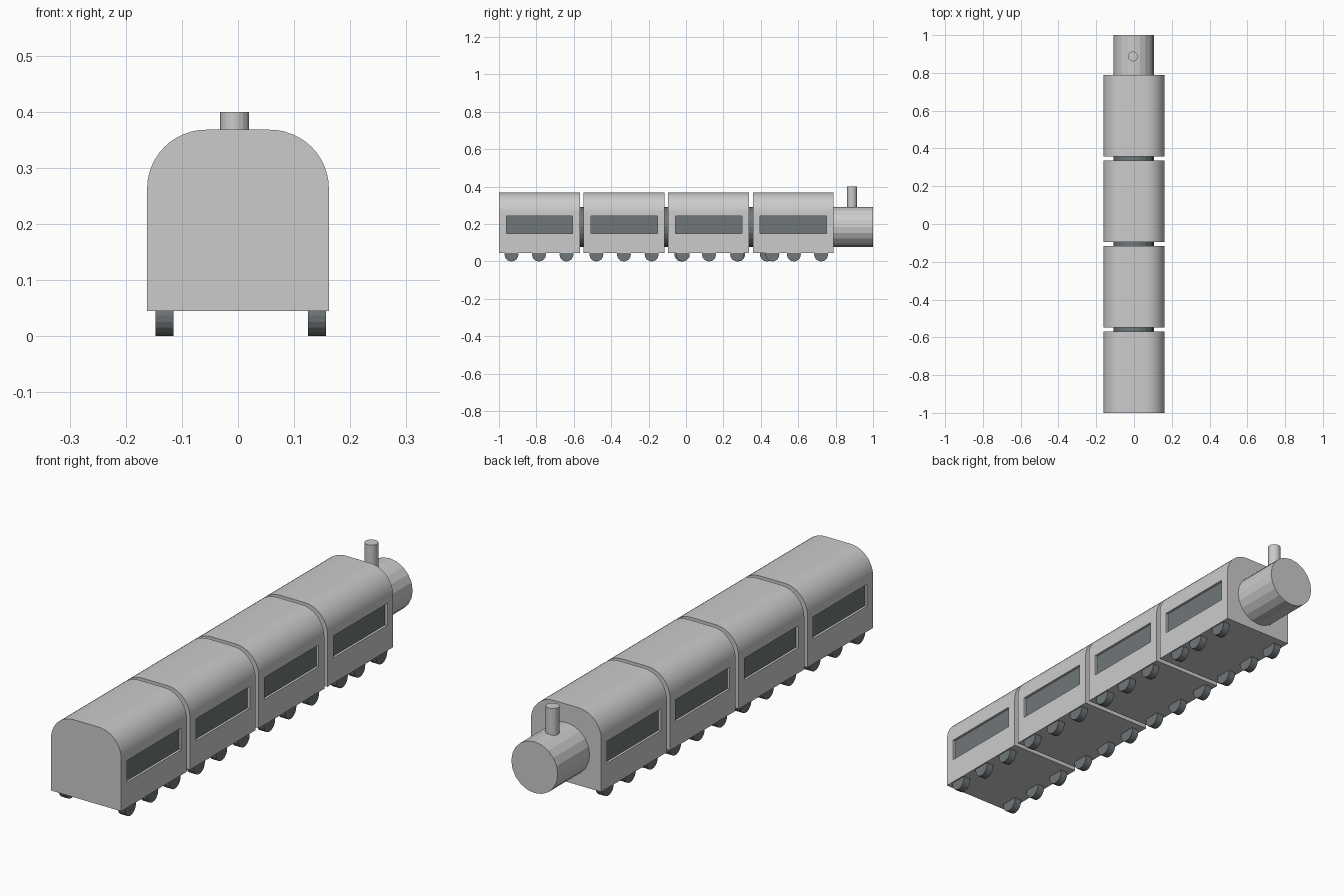
import bpy, bmesh, math
from mathutils import Matrix

if "Cube" in bpy.data.objects:
    bpy.data.objects.remove(bpy.data.objects["Cube"])

dark = bpy.data.materials.new("dark_grey")
dark.diffuse_color = (0.16, 0.18, 0.19, 1)
dark.use_nodes = True
dark.node_tree.nodes["Principled BSDF"].inputs["Base Color"].default_value = dark.diffuse_color


def finish(name, bm, mat=None):
    bmesh.ops.recalc_face_normals(bm, faces=bm.faces)
    me = bpy.data.meshes.new(name)
    bm.to_mesh(me)
    bm.free()
    ob = bpy.data.objects.new(name, me)
    bpy.context.collection.objects.link(ob)
    if mat:
        me.materials.append(mat)
    return ob


def box(name, x, y, z, mat=None):
    bm = bmesh.new()
    size = (x[1] - x[0], y[1] - y[0], z[1] - z[0])
    mid = (sum(x) / 2, sum(y) / 2, sum(z) / 2)
    bmesh.ops.create_cube(bm, size=1, matrix=Matrix.Translation(mid) @ Matrix.Diagonal((*size, 1)))
    return finish(name, bm, mat)


def cylinder(name, centre, radius, length, axis, mat=None, sides=20):
    rot = {"X": Matrix.Rotation(math.pi / 2, 4, "Y"),
           "Y": Matrix.Rotation(math.pi / 2, 4, "X"),
           "Z": Matrix.Identity(4)}[axis]
    bm = bmesh.new()
    bmesh.ops.create_cone(bm, cap_ends=True, segments=sides, radius1=radius, radius2=radius,
                          depth=length, matrix=Matrix.Translation(centre) @ rot)
    return finish(name, bm, mat)


def carriage(name, y0, y1, w=0.162, z0=0.045, z1=0.368, r=0.105, steps=12):
    # Arched cross-section extruded along the track
    pts = [(w, z0)]
    for side, start in ((1, 0), (-1, math.pi / 2)):
        for i in range(steps + 1):
            a = start + i / steps * math.pi / 2
            pts.append((side * (w - r) + r * math.cos(a), z1 - r + r * math.sin(a)))
    pts.append((-w, z0))
    bm = bmesh.new()
    f = bm.faces.new([bm.verts.new((x, y0, z)) for x, z in pts])
    ext = bmesh.ops.extrude_face_region(bm, geom=[f], use_keep_orig=True)
    verts = [v for v in ext["geom"] if isinstance(v, bmesh.types.BMVert)]
    bmesh.ops.translate(bm, verts=verts, vec=(0, y1 - y0, 0))
    return finish(name, bm)


STEP, LENGTH = 0.4525, 0.432
for n in range(4):
    y0 = -1 + n * STEP
    body = carriage(f"carriage_{n}", y0, y0 + LENGTH)
    win_y, win_z = (y0 + 0.039, y0 + 0.394), (0.15, 0.242)

    # Recessed windows on both sides
    for side, x in (("left", (-0.2, -0.150)), ("right", (0.150, 0.2))):
        cutter = box(f"window_cutter_{side}_{n}", x, win_y, win_z)
        cutter.hide_render = True
        cutter.hide_viewport = True
        mod = body.modifiers.new("window_recess", "BOOLEAN")
        mod.operation, mod.solver, mod.object = "DIFFERENCE", "EXACT", cutter
        s = -1 if side == "left" else 1
        box(f"window_{side}_{n}", sorted((s * 0.148, s * 0.152)), win_y, win_z, dark)
    bpy.context.view_layer.objects.active = body
    body.select_set(True)
    for mod in list(body.modifiers):
        bpy.ops.object.modifier_apply(modifier=mod.name)
    bpy.ops.object.shade_smooth_by_angle(angle=math.radians(30))
    body.select_set(False)

    # Coupling to the next carriage
    if n < 3:
        cylinder(f"coupling_{n}", (-0.002, y0 + (LENGTH + STEP) / 2, 0.185), 0.107, 0.04, "Y", dark)

# Wheels, slightly uneven between the two sides
right_y = (-0.933, -0.786, -0.639, -0.479, -0.332, -0.184,
           -0.017, 0.123, 0.273, 0.462, 0.577, 0.722)
left_y = right_y[:6] + (-0.025, 0.123, 0.279, 0.432, 0.577, 0.722)
for side, x, ys in (("right", 0.141, right_y), ("left", -0.131, left_y)):
    for i, y in enumerate(ys):
        cylinder(f"wheel_{side}_{i}", (x, y, 0.037), 0.037, 0.032, "X", dark)

# Locomotive nose
cylinder("boiler", (-0.002, 0.89, 0.185), 0.107, 0.22, "Y")
chimney = cylinder("chimney", (-0.006, 0.887, 0.325), 0.026, 0.15, "Z")
